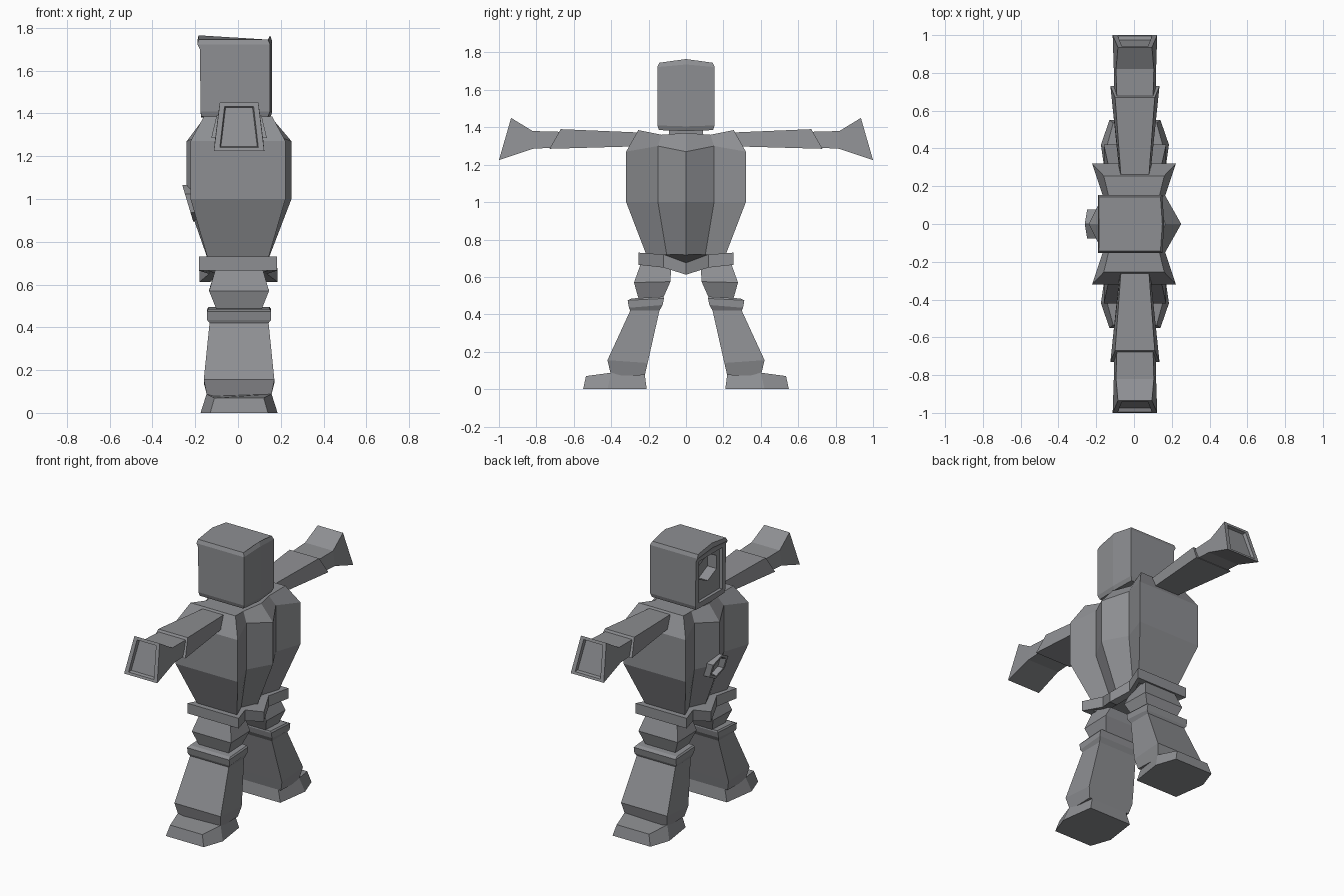
import bpy, bmesh, math

if "Cube" in bpy.data.objects:
    bpy.data.objects.remove(bpy.data.objects["Cube"])

CX = 0.005  # limbs sit a touch behind the centre plane

grey = bpy.data.materials.new("plain grey")
grey.diffuse_color = (0.27, 0.275, 0.29, 1)
grey.use_nodes = True
grey.node_tree.nodes["Principled BSDF"].inputs["Base Color"].default_value = grey.diffuse_color


def loft(name, rings, helper=False):
    """Skin a stack of equal-length point rings and cap both ends."""
    bm = bmesh.new()
    vs = [[bm.verts.new(p) for p in r] for r in rings]
    n = len(rings[0])
    for a, b in zip(vs, vs[1:]):
        for i in range(n):
            j = (i + 1) % n
            bm.faces.new((a[i], a[j], b[j], b[i]))
    bm.faces.new(vs[0][::-1])
    bm.faces.new(vs[-1])
    bmesh.ops.recalc_face_normals(bm, faces=bm.faces)
    me = bpy.data.meshes.new(name)
    bm.to_mesh(me)
    bm.free()
    me.materials.append(grey)
    ob = bpy.data.objects.new(name, me)
    bpy.context.collection.objects.link(ob)
    if helper:
        ob.hide_render = True
        ob.display_type = 'WIRE'
    return ob


def cut(target, cutter):
    m = target.modifiers.new("cut", 'BOOLEAN')
    m.operation = 'DIFFERENCE'
    m.solver = 'EXACT'
    m.object = cutter


def body_ring(front, back, xv, yv, xs, ys, zr, zv, zs):
    """Eight-point section: centre ridges, grooves beside them, side corners."""
    return [(back, 0, zr), (xv, yv, zv), (xs, ys, zs), (-xs, ys, zs), (-xv, yv, zv),
            (-front, 0, zr), (-xv, -yv, zv), (-xs, -ys, zs), (xs, -ys, zs), (xv, -yv, zv)]


def quad(s, ya, za, ha, yb, zb, hb):
    """Four-sided limb section through points a and b of the side outline."""
    return [(CX - ha, s * ya, za), (CX + ha, s * ya, za),
            (CX + hb, s * yb, zb), (CX - hb, s * yb, zb)]


def hexring(x, ry, rz, zc, tilt=0):
    """Hexagon facing -x, leaning forward at the top by tilt."""
    pts = []
    for k in range(6):
        a = math.radians(60 * k + 30)
        dz = rz * math.sin(a)
        pts.append((x - tilt * dz, ry * math.cos(a), zc + dz))
    return pts


# torso
torso = loft("torso", [
    body_ring(.135, .135, .09, .10, .135, .205, .70, .70, .70),
    body_ring(.24, .25, .165, .15, .222, .32, 1.0, 1.0, 1.0),
    body_ring(.24, .25, .165, .15, .222, .32, 1.27, 1.30, 1.27),
    body_ring(.165, .165, .13, .13, .16, .255, 1.37, 1.36, 1.385)])

# chest dish, sunk into the torso
loft("chest_dish", [hexring(-.19, .09, .085, .98, .3), hexring(-.235, .09, .085, .98, .3),
                    hexring(-.235, .07, .066, .98, .3), hexring(-.2, .06, .056, .98, .3)])
cut(torso, loft("chest_cutter", [hexring(-.4, .08, .075, .98, .3),
                                 hexring(-.192, .08, .075, .98, .3)], True))

# belt, dipping to a point front and back, hollow below
loft("belt", [
    body_ring(.12, .12, .08, .10, .13, .20, .65, .685, .70),
    body_ring(.13, .13, .09, .10, .14, .21, .612, .65, .665),
    body_ring(.18, .185, .135, .12, .183, .255, .612, .65, .665),
    body_ring(.18, .185, .135, .12, .183, .255, .675, .72, .73)])

# neck
loft("neck", [[(x, y, z) for x, y in ((.09, .09), (-.09, .09), (-.09, -.09), (.09, -.09))]
              for z in (1.34, 1.41)])


# helmet
def head_ring(front, back, mid, w, z, rise):
    return [(mid, 0, z + rise), (back, w, z), (-front, w, z),
            (-front, 0, z + rise), (-front, -w, z), (back, -w, z)]


head = loft("head", [
    head_ring(.172, .14, .15, .145, 1.385, -.005),
    head_ring(.175, .15, .16, .153, 1.41, -.005),
    head_ring(.178, .15, .16, .153, 1.70, .012),
    head_ring(.19, .15, .16, .153, 1.722, .014),
    head_ring(.185, .14, .15, .143, 1.745, .02)])
# face recess and the deeper visor hole
cut(head, loft("face_cutter", [
    [(x, -.12, 1.42), (x, .12, 1.42), (x, .12, 1.69), (x, -.12, 1.69)]
    for x in (-.4, -.155)], True))
cut(head, loft("visor_cutter", [hexring(-.4, .105, .085, 1.60),
                                hexring(-.09, .105, .085, 1.60)], True))

for side, s in (("left", 1), ("right", -1)):
    # sleeve with a slanted cuff
    loft(side + "_sleeve", [quad(s, .20, 1.30, .075, .20, 1.37, .07),
                            quad(s, .73, 1.285, .13, .67, 1.39, .105)])
    # forearm flaring into a hollow gauntlet
    loft(side + "_gauntlet", [
        quad(s, .64, 1.295, .11, .64, 1.375, .095),
        quad(s, .82, 1.285, .112, .82, 1.38, .10),
        quad(s, 1.0, 1.225, .118, .935, 1.45, .09),
        quad(s, .995, 1.24, .09, .94, 1.432, .068),
        quad(s, .975, 1.245, .085, .92, 1.427, .063)])
    # thigh
    loft(side + "_thigh", [
        quad(s, .08, .64, .105, .235, .69, .105),
        quad(s, .083, .575, .14, .278, .57, .14),
        quad(s, .13, .47, .10, .25, .47, .10)])
    # knee cuff and shin
    loft(side + "_boot_shaft", [
        quad(s, .12, .495, .143, .29, .485, .143),
        quad(s, .118, .485, .15, .312, .475, .15),
        quad(s, .125, .45, .15, .305, .435, .15),
        quad(s, .142, .42, .138, .298, .42, .138),
        quad(s, .205, .14, .165, .42, .155, .165),
        quad(s, .22, .075, .148, .40, .07, .148)])
    # foot
    plan = [(.15, .21), (.18, .42), (.135, .55), (-.135, .55), (-.18, .42), (-.15, .21)]
    top = [(.125, .222, .09), (.152, .40, .088), (.115, .535, .07),
           (-.115, .535, .07), (-.152, .40, .088), (-.125, .222, .09)]
    loft(side + "_foot", [[(CX + x, s * y, 0) for x, y in plan],
                          [(CX + x, s * y, z) for x, y, z in top]])
